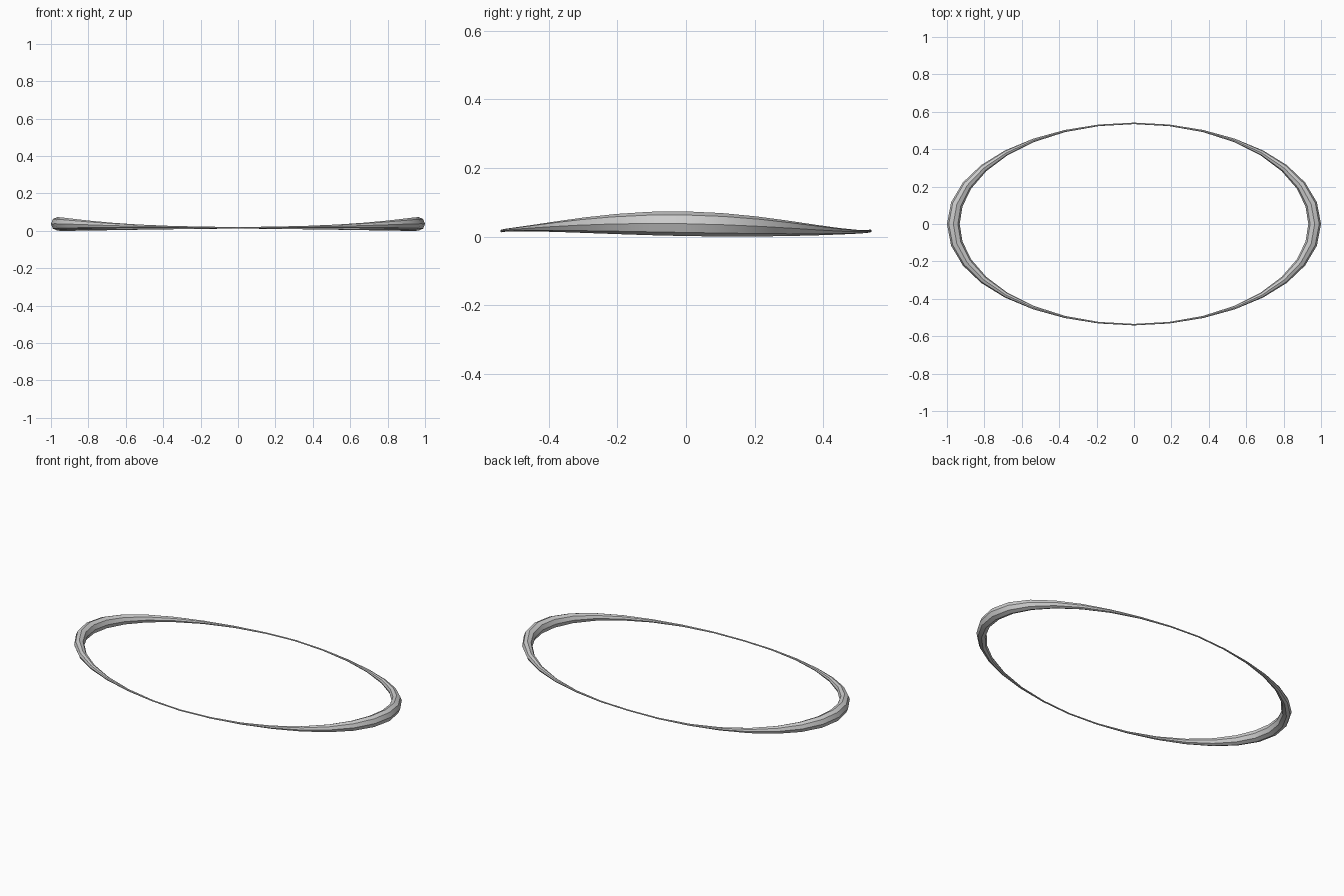
import bpy, bmesh
from math import sin, cos, pi, hypot

if "Cube" in bpy.data.objects:
    bpy.data.objects.remove(bpy.data.objects["Cube"])

SEGS, SIDES = 32, 8
A, B = 0.966, 0.538          # centre-line half axes

bm = bmesh.new()
rings = []
for i in range(SEGS):
    a = 2 * pi * i / SEGS
    c, s = cos(a), sin(a)
    f = abs(c) ** 3          # swells toward the left and right ends
    # outward normal of the ellipse
    nx, ny = B * c, A * s
    n = hypot(nx, ny)
    nx, ny = nx / n, ny / n
    rw = 0.004 + 0.030 * f
    rh = 0.004 + 0.032 * f
    zc = 0.017 + 0.021 * f - 0.005 * 2 * s * abs(c)
    ring = []
    for j in range(SIDES):
        t = 2 * pi * j / SIDES
        d = rw * cos(t)
        ring.append(bm.verts.new((A * c + nx * d, B * s + ny * d, zc + rh * sin(t))))
    rings.append(ring)

# skin the loop
for i in range(SEGS):
    r, q = rings[i], rings[(i + 1) % SEGS]
    for j in range(SIDES):
        k = (j + 1) % SIDES
        bm.faces.new((r[j], q[j], q[k], r[k]))
bmesh.ops.recalc_face_normals(bm, faces=bm.faces)
low = min(v.co.z for v in bm.verts)
bmesh.ops.translate(bm, verts=bm.verts, vec=(0, 0, -low))

# tapered oval hoop
mesh = bpy.data.meshes.new("oval_hoop")
bm.to_mesh(mesh)
bm.free()
hoop = bpy.data.objects.new("oval_hoop", mesh)
bpy.context.collection.objects.link(hoop)
bpy.context.view_layer.objects.active = hoop
hoop.select_set(True)
bpy.ops.object.shade_smooth_by_angle(angle=0.52)
